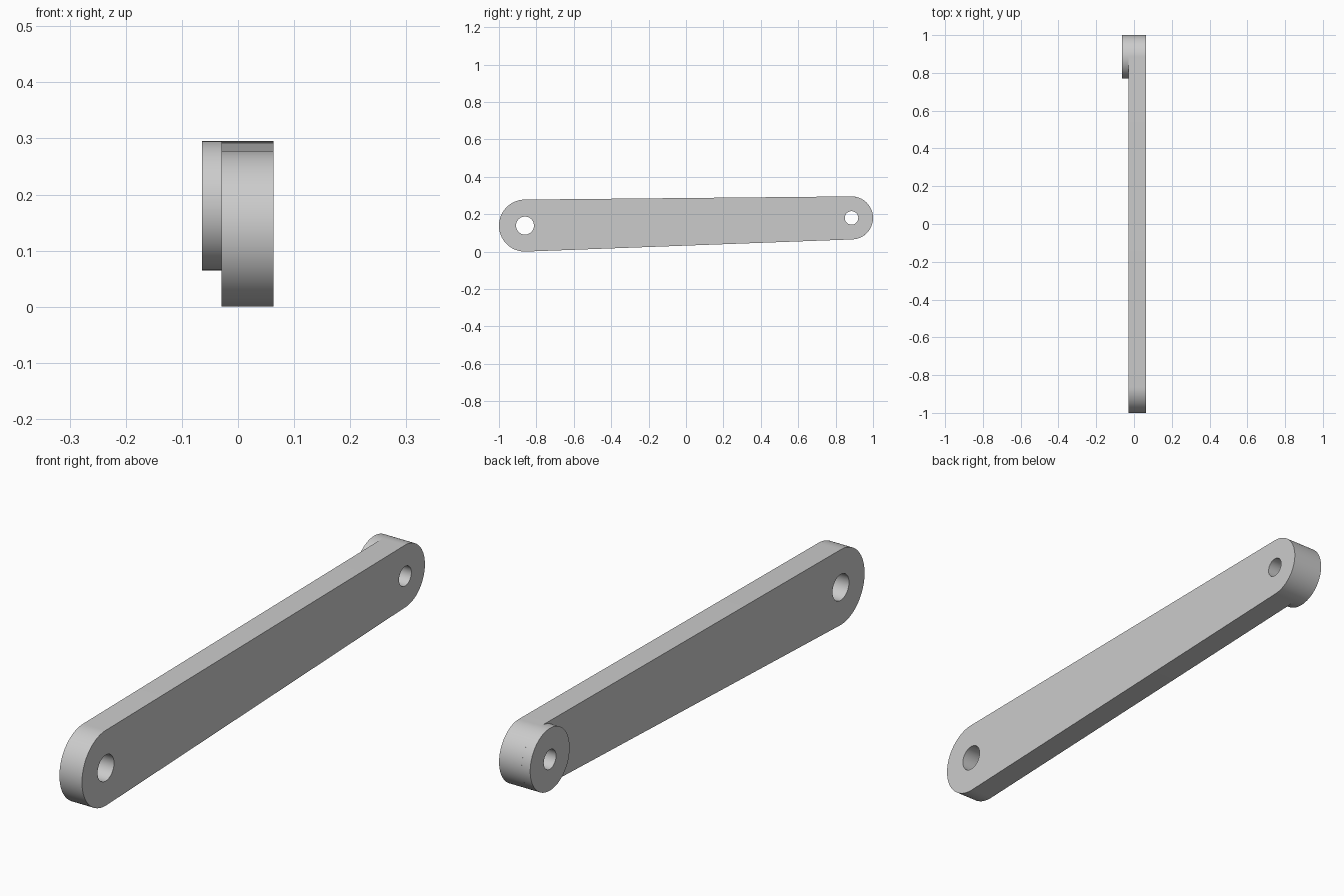
import bpy, bmesh
from math import pi, cos, sin, acos, atan2, hypot, radians

cube = bpy.data.objects.get("Cube")
if cube:
    bpy.data.objects.remove(cube, do_unlink=True)

# Ends of the link as (y, z, outer radius, hole radius)
BIG = (-0.861, 0.139, 0.139, 0.048)
SMALL = (0.885, 0.18, 0.115, 0.036)
X_HUB, X_BACK, X_FACE = -0.064, -0.029, 0.063

grey = bpy.data.materials.new("plain_grey")
grey.use_nodes = True
grey.diffuse_color = (0.6, 0.6, 0.6, 1)
grey.node_tree.nodes["Principled BSDF"].inputs["Base Color"].default_value = (0.6, 0.6, 0.6, 1)


def arc(y, z, r, start, end, n):
    """Points along an arc, both ends included."""
    return [(y + r * cos(start + (end - start) * i / n),
             z + r * sin(start + (end - start) * i / n)) for i in range(n + 1)]


def circle(y, z, r, n=64):
    return arc(y, z, r, 0, 2 * pi, n)[:-1]


def plate(name, loops, x0, x1):
    """Fill an outline with its holes and extrude it along x."""
    bm = bmesh.new()
    edges = []
    for loop in loops:
        vs = [bm.verts.new((x0, y, z)) for y, z in loop]
        edges += [bm.edges.new((vs[i - 1], vs[i])) for i in range(len(vs))]
    bmesh.ops.triangle_fill(bm, edges=edges, use_beauty=True, normal=(1, 0, 0))
    ext = bmesh.ops.extrude_face_region(bm, geom=bm.faces[:], use_keep_orig=True)
    moved = [g for g in ext["geom"] if isinstance(g, bmesh.types.BMVert)]
    bmesh.ops.translate(bm, verts=moved, vec=(x1 - x0, 0, 0))
    bmesh.ops.recalc_face_normals(bm, faces=bm.faces[:])
    mesh = bpy.data.meshes.new(name)
    bm.to_mesh(mesh)
    bm.free()
    mesh.materials.append(grey)
    obj = bpy.data.objects.new(name, mesh)
    bpy.context.collection.objects.link(obj)
    bpy.ops.object.select_all(action="DESELECT")
    obj.select_set(True)
    bpy.context.view_layer.objects.active = obj
    bpy.ops.object.shade_smooth_by_angle(angle=radians(30))
    return obj


# Tapered link: two round ends joined by their outer tangents
dy, dz = SMALL[0] - BIG[0], SMALL[1] - BIG[1]
axis = atan2(dz, dy)
tangent = acos((BIG[2] - SMALL[2]) / hypot(dy, dz))
outline = (arc(*BIG[:3], axis + tangent, axis + 2 * pi - tangent, 40)
           + arc(*SMALL[:3], axis - tangent, axis + tangent, 40))
holes = [circle(y, z, hole) for y, z, r, hole in (BIG, SMALL)]
plate("link_arm", [outline] + holes, X_BACK, X_FACE)

# Raised round hub on the small end
plate("end_hub", [circle(*SMALL[:3], 80), holes[1]], X_HUB, X_BACK)
